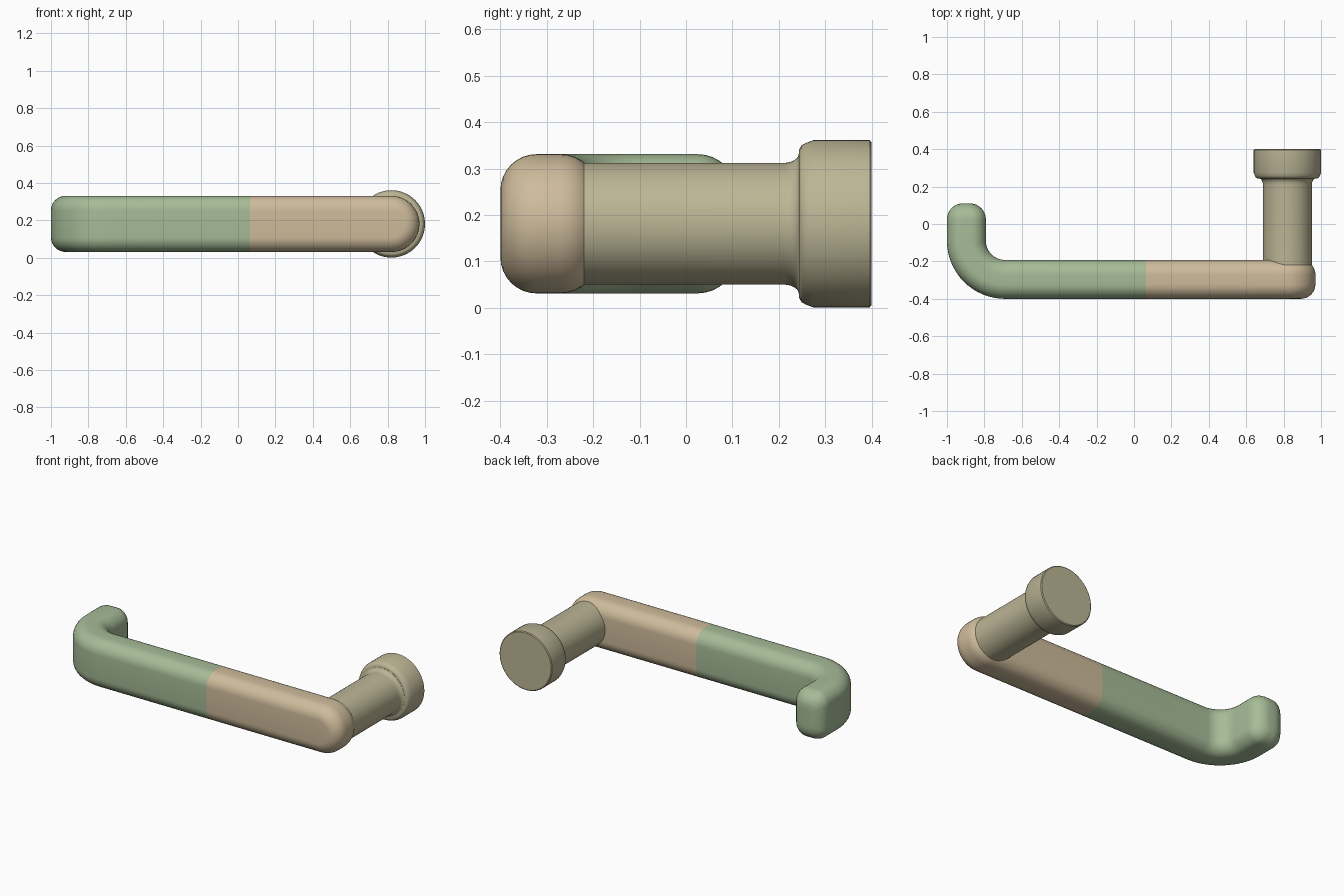
import bpy, bmesh
from math import sin, cos, pi, sqrt
from mathutils import Vector, Matrix

if "Cube" in bpy.data.objects:
    bpy.data.objects.remove(bpy.data.objects["Cube"])

CX, CZ = 0.82, 0.181           # spindle axis position
HV, HU, R = 0.104, 0.15, 0.078  # grip half depth, half height, corner radius


def material(name, rgb):
    m = bpy.data.materials.new(name)
    m.diffuse_color = (*rgb, 1)
    m.use_nodes = True
    m.node_tree.nodes["Principled BSDF"].inputs["Base Color"].default_value = m.diffuse_color
    return m


tan = material("tan", (0.62, 0.50, 0.33))
green = material("green", (0.38, 0.50, 0.31))
khaki = material("khaki", (0.50, 0.46, 0.30))


def finish(bm, name, mats, angle):
    bmesh.ops.remove_doubles(bm, verts=bm.verts, dist=1e-5)
    bmesh.ops.recalc_face_normals(bm, faces=bm.faces)
    me = bpy.data.meshes.new(name)
    bm.to_mesh(me)
    bm.free()
    ob = bpy.data.objects.new(name, me)
    bpy.context.collection.objects.link(ob)
    for m in mats:
        me.materials.append(m)
    bpy.ops.object.select_all(action='DESELECT')
    ob.select_set(True)
    bpy.context.view_layer.objects.active = ob
    bpy.ops.object.shade_smooth_by_angle(angle=angle)
    return ob


def skin(bm, rings, closed):
    rows = [[bm.verts.new(p) for p in ring] for ring in rings]
    n = len(rows[0])
    for a, b in zip(rows, rows[1:]):
        for i in range(n if closed else n - 1):
            j = (i + 1) % n
            bm.faces.new((a[i], a[j], b[j], b[i]))
    return rows


# Rounded-rectangle section as (v across, u up); upper half runs front to back
K = 8
corner = [(HV - R + R * cos(a), HU - R + R * sin(a)) for a in [pi / 2 * k / K for k in range(K + 1)]]
upper = [(-HV, 0)] + [(-v, u) for v, u in corner] + [(v, u) for v, u in reversed(corner)] + [(HV, 0)]
section = upper + [(v, -u) for v, u in reversed(upper[1:-1])]


def ring(centre, inward, d=0.0):
    sv, su = (HV - d) / HV, (HU - d) / HU
    return [Vector((centre[0] + inward[0] * v * sv, centre[1] + inward[1] * v * sv, CZ + u * su))
            for v, u in section]


# Lever: straight grip, curved return and softly rounded tip
BX, BY, BR = -0.69, -0.09, 0.206
GY = BY - BR
rings = [ring((CX + (BX - CX) * t / 6, GY), (0, 1)) for t in range(6)]
for k in range(17):
    a = pi / 2 * k / 16
    rings.append(ring((BX - BR * sin(a), BY - BR * cos(a)), (sin(a), cos(a))))
TR, TIP = 0.085, 0.11
for k in range(9):
    a = pi / 2 * k / 8
    rings.append(ring((BX - BR, TIP - TR + TR * sin(a)), (1, 0), TR * (1 - cos(a))))
bm = bmesh.new()
rows = skin(bm, rings, True)
bm.faces.new(rows[-1])

# Half-round end of the lever, the section turned about the spindle axis
N = 24
skin(bm, [[Vector((CX + u * sin(pi * k / N), GY + v, CZ + u * cos(pi * k / N))) for v, u in upper]
          for k in range(N + 1)], False)
bmesh.ops.dissolve_degenerate(bm, dist=1e-6, edges=bm.edges)
for f in bm.faces:
    f.material_index = 1 if f.calc_center_median().x < 0.1 else 0
finish(bm, "lever", [tan, green], 0.7)


def lathe(name, profile, angle):
    """Turn a (y, radius) profile about the spindle axis."""
    b = bmesh.new()
    S = 64
    rows = skin(b, [[Vector((CX + r * cos(2 * pi * i / S), y, CZ + r * sin(2 * pi * i / S)))
                     for i in range(S)] for y, r in profile], True)
    b.faces.new(rows[0])
    b.faces.new(rows[-1])
    return finish(b, name, [khaki], angle)


# Neck with a small flare, then the round collar behind it
flare = [(0.21 + 0.033 * sin(a), 0.131 + 0.02 * (1 - cos(a))) for a in [pi / 2 * k / 6 for k in range(7)]]
lathe("neck", [(-0.27, 0.131)] + flare + [(0.26, 0.151)], 0.6)
lathe("collar", [(0.244, 0.160), (0.249, 0.169), (0.258, 0.174), (0.274, 0.18),
                 (0.396, 0.18), (0.4, 0.175)], 0.6)
